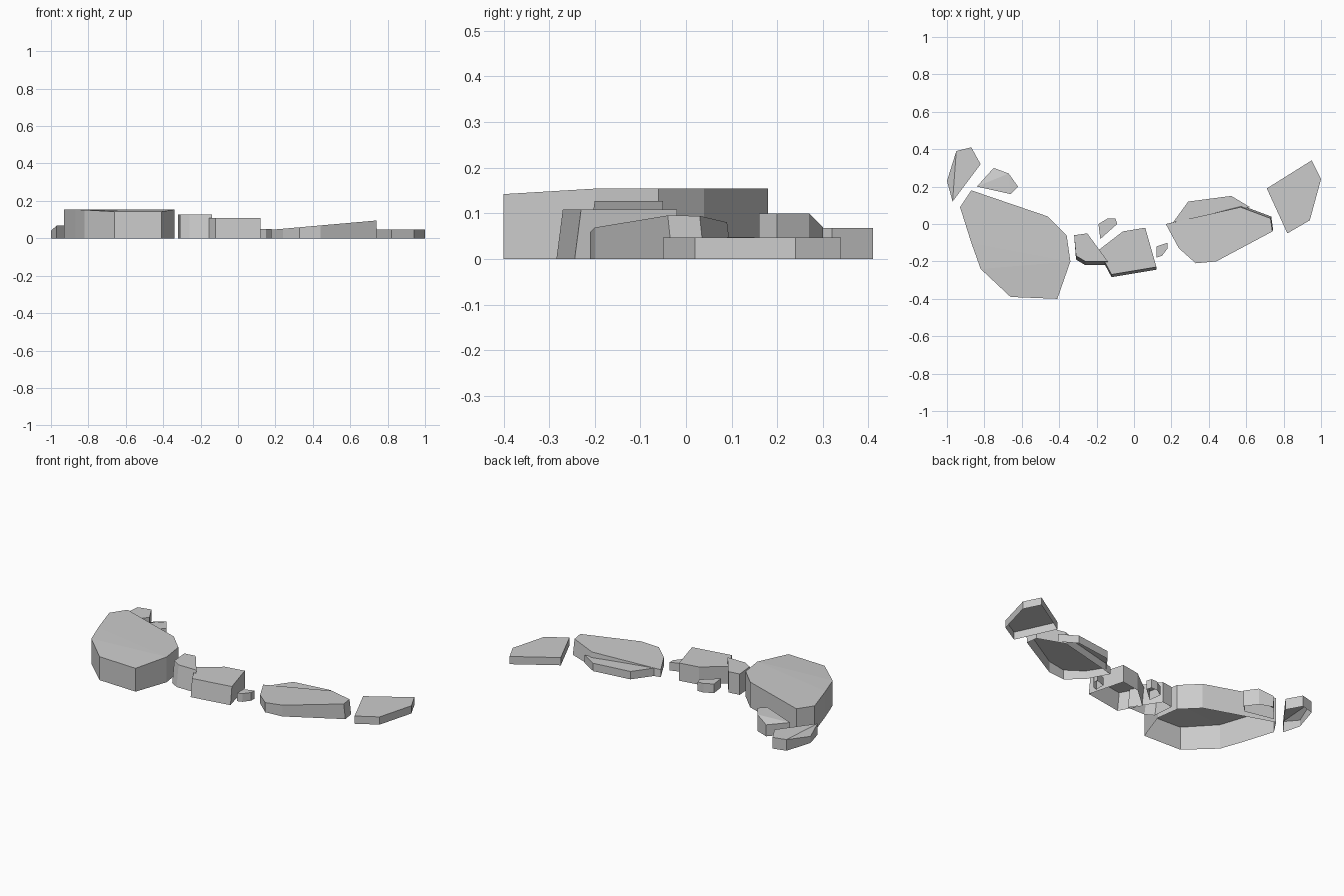
import bpy
import bmesh
from mathutils import Vector

default_cube = bpy.data.objects.get("Cube")
if default_cube:
    bpy.data.objects.remove(default_cube, do_unlink=True)

# One flat grey for every stone
stone_grey = bpy.data.materials.new("stone grey")
stone_grey.use_nodes = True
grey = (0.6, 0.6, 0.6, 1)
stone_grey.diffuse_color = grey
stone_grey.node_tree.nodes["Principled BSDF"].inputs["Base Color"].default_value = grey


def make_stone(name, outline, height, flare=(0, 0)):
    """Open-bottomed slab: outline in hundredths, height is a rule of x and y.
    Base corners on the flare side are pushed outwards by the flare vector."""
    corners = [Vector((x, y)) / 100 for x, y in outline]
    centre = sum(corners, Vector((0, 0))) / len(corners)
    push = Vector(flare)
    bm = bmesh.new()
    top, base = [], []
    for corner in corners:
        top.append(bm.verts.new((corner.x, corner.y, height(corner.x, corner.y))))
        foot = corner + push if (corner - centre).dot(push) > 0 else corner
        base.append(bm.verts.new((foot.x, foot.y, 0)))
    count = len(corners)
    # Cap is a fan from the first corner, walls run around the outline
    for i in range(1, count - 1):
        bm.faces.new((top[0], top[i], top[i + 1]))
    for i in range(count):
        j = (i + 1) % count
        bm.faces.new((top[i], base[i], base[j], top[j]))
    bmesh.ops.recalc_face_normals(bm, faces=bm.faces)
    if sum(f.normal.z for f in bm.faces) < 0:
        bmesh.ops.reverse_faces(bm, faces=bm.faces)
    bmesh.ops.dissolve_limit(bm, angle_limit=0.01, verts=bm.verts, edges=bm.edges)
    mesh = bpy.data.meshes.new(name)
    bm.to_mesh(mesh)
    bm.free()
    mesh.materials.append(stone_grey)
    bpy.context.collection.objects.link(bpy.data.objects.new(name, mesh))


def level(z):
    return lambda x, y: z


# Large slab, dipping towards its front
make_stone("large_slab",
           [(-34, -20), (-36, -6), (-46, 4), (-87, 18), (-93, 9), (-87, -10),
            (-82, -24), (-66, -39), (-41, -40)],
           lambda x, y: 0.154 + 0.06 * min(0, y + 0.2))

# Two stones behind the large slab
make_stone("back_corner_stone",
           [(-95, 39), (-100, 23), (-97, 12), (-82, 32), (-87, 41)],
           lambda x, y: 0.04 if x < -0.99 else 0.068)
make_stone("back_inner_stone",
           [(-67, 27), (-75, 30), (-84, 20), (-66, 16), (-62, 20)],
           lambda x, y: 0.07 if x < -0.7 else 0.1)

# Middle cluster
make_stone("tall_middle_stone",
           [(-32, -6), (-31, -17), (-26, -20), (-14, -20), (-25, -5)],
           level(0.127), (0, -0.02))
make_stone("block_stone",
           [(-6, -4), (-19, -14), (-12, -27), (12, -23), (6, -2)],
           level(0.108), (0, -0.014))
make_stone("middle_back_pebble",
           [(-19, 0), (-18, -8), (-9, 0), (-10, 3), (-14, 3)], level(0.055))
make_stone("middle_front_pebble",
           [(12, -12), (12, -18), (15, -17), (18, -13), (18, -10)], level(0.05))

# Long pair, the front one rising towards the left end
make_stone("long_front_slab",
           [(17, 0), (24, -13), (33, -21), (44, -20), (74, -4), (73, 3), (57, 9)],
           lambda x, y: 0.045 + 0.088 * (x - 0.17), (0.004, 0.01))
make_stone("long_back_slab",
           [(21, 1), (57, 10), (62, 9), (52, 15), (29, 12)], level(0.048))

# End slab
make_stone("end_slab",
           [(71, 19), (82, -5), (94, 2), (100, 24), (95, 34)], level(0.047))
